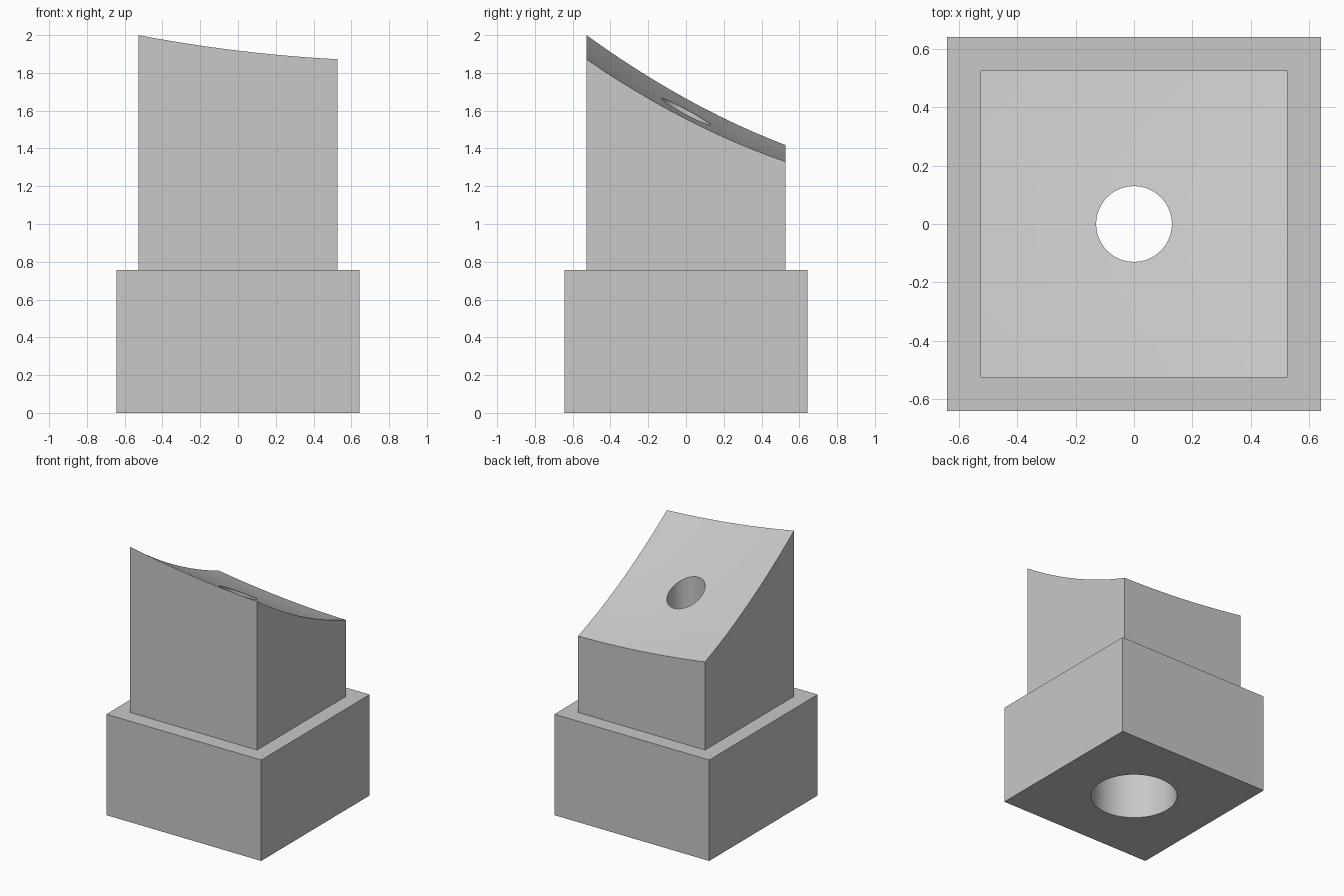
import bpy
import bmesh

if "Cube" in bpy.data.objects:
    bpy.data.objects.remove(bpy.data.objects["Cube"], do_unlink=True)

BASE_WIDTH, TOWER_WIDTH, STEP = 1.285, 1.054, 0.757

grey = bpy.data.materials.new("light_grey")
grey.use_nodes = True
grey.diffuse_color = (0.58, 0.58, 0.58, 1)
grey.node_tree.nodes["Principled BSDF"].inputs["Base Color"].default_value = (0.58, 0.58, 0.58, 1)


def dished_top(x, y):
    """Height of the sloping, slightly hollow top face."""
    return 1.592 - 0.102 * x - 0.533 * y + 0.065 * x * x + 0.162 * y * y + 0.036 * x * y


def block(name, width, bottom, top, cuts=0):
    """Square block whose top height follows the function top(x, y)."""
    bm = bmesh.new()
    bmesh.ops.create_cube(bm, size=1)
    if cuts:
        bmesh.ops.subdivide_edges(bm, edges=bm.edges[:], cuts=cuts, use_grid_fill=True)
    for v in bm.verts:
        v.co.x *= width
        v.co.y *= width
        v.co.z = bottom + (v.co.z + 0.5) * (top(v.co.x, v.co.y) - bottom)
    mesh = bpy.data.meshes.new(name)
    bm.to_mesh(mesh)
    bm.free()
    mesh.materials.append(grey)
    obj = bpy.data.objects.new(name, mesh)
    bpy.context.collection.objects.link(obj)
    return obj


def bore(obj, radius):
    """Cut a vertical round hole through the middle of the block."""
    bpy.ops.mesh.primitive_cylinder_add(vertices=64, radius=radius, depth=6)
    cutter = bpy.context.object
    cutter.name = "bore_cutter"
    cutter.hide_render = True
    cutter.data.materials.append(grey)
    mod = obj.modifiers.new("bore", "BOOLEAN")
    mod.operation = "DIFFERENCE"
    mod.solver = "EXACT"
    mod.object = cutter
    bpy.ops.object.select_all(action="DESELECT")
    obj.select_set(True)
    bpy.context.view_layer.objects.active = obj
    bpy.ops.object.modifier_apply(modifier=mod.name)
    bpy.data.objects.remove(cutter, do_unlink=True)
    bpy.ops.object.shade_smooth_by_angle()


# Wide base with a large recess underneath
base = block("base_block", BASE_WIDTH, 0, lambda x, y: STEP)
bore(base, 0.3)

# Narrower tower with the dished slope and a small through hole
tower = block("sloped_tower", TOWER_WIDTH, STEP, dished_top, cuts=11)
bore(tower, 0.13)
